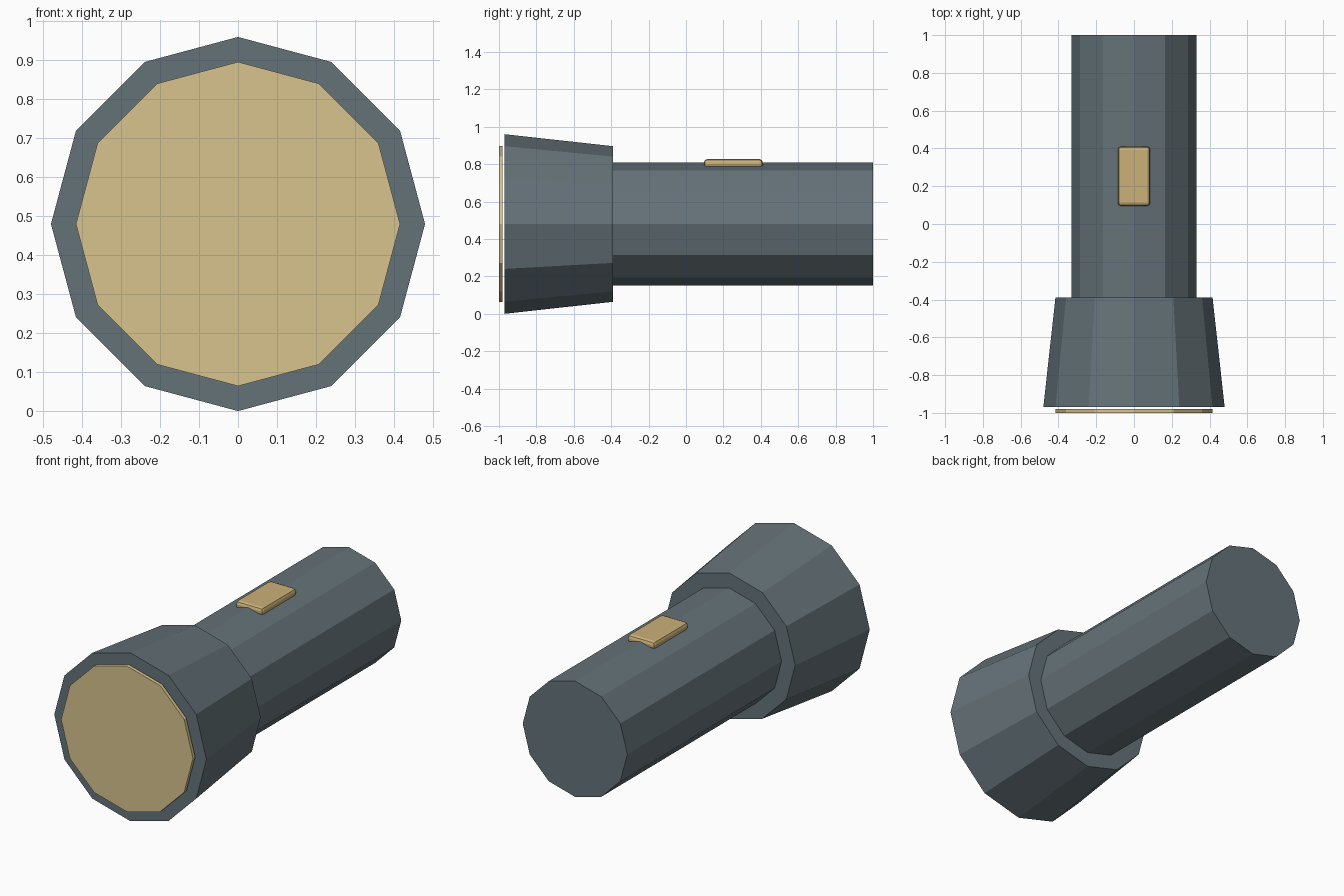
import bpy, bmesh, math
from mathutils import Matrix

if "Cube" in bpy.data.objects:
    bpy.data.objects.remove(bpy.data.objects["Cube"])

AXIS_Z = 0.48


def material(name, color):
    m = bpy.data.materials.new(name)
    m.diffuse_color = (*color, 1)
    m.use_nodes = True
    m.node_tree.nodes["Principled BSDF"].inputs["Base Color"].default_value = m.diffuse_color
    return m


def add_object(name, bm, mat):
    mesh = bpy.data.meshes.new(name)
    bm.to_mesh(mesh)
    bm.free()
    mesh.materials.append(mat)
    ob = bpy.data.objects.new(name, mesh)
    bpy.context.collection.objects.link(ob)
    return ob


def barrel(name, y_front, y_back, r_front, r_back, mat):
    """Twelve-sided closed cone or cylinder lying along y."""
    bm = bmesh.new()
    place = Matrix.Translation((0, (y_front + y_back) / 2, AXIS_Z)) @ Matrix.Rotation(math.pi / 2, 4, 'X')
    bmesh.ops.create_cone(bm, cap_ends=True, segments=12, radius1=r_back, radius2=r_front,
                          depth=y_back - y_front, matrix=place)
    return add_object(name, bm, mat)


metal = material("dark_metal", (0.13, 0.17, 0.19))
glass = material("pale_yellow", (0.68, 0.55, 0.27))
amber = material("switch_tan", (0.60, 0.44, 0.19))

# Handle, flared head and floating lens disc
barrel("handle", -0.39, 1.0, 0.33, 0.33, metal)
barrel("head", -0.97, -0.39, 0.48, 0.416, metal)
barrel("lens", -1.0, -0.98, 0.416, 0.416, glass)

# Rounded switch straddling the top ridge of the handle
bm = bmesh.new()
bmesh.ops.create_cube(bm, size=1, matrix=Matrix.Translation((0, 0.253, 0.803))
                      @ Matrix.Diagonal((0.172, 0.315, 0.048, 1)))
switch = add_object("switch", bm, amber)
bevel = switch.modifiers.new("rounded_edges", 'BEVEL')
bevel.width = 0.018
bevel.segments = 2
